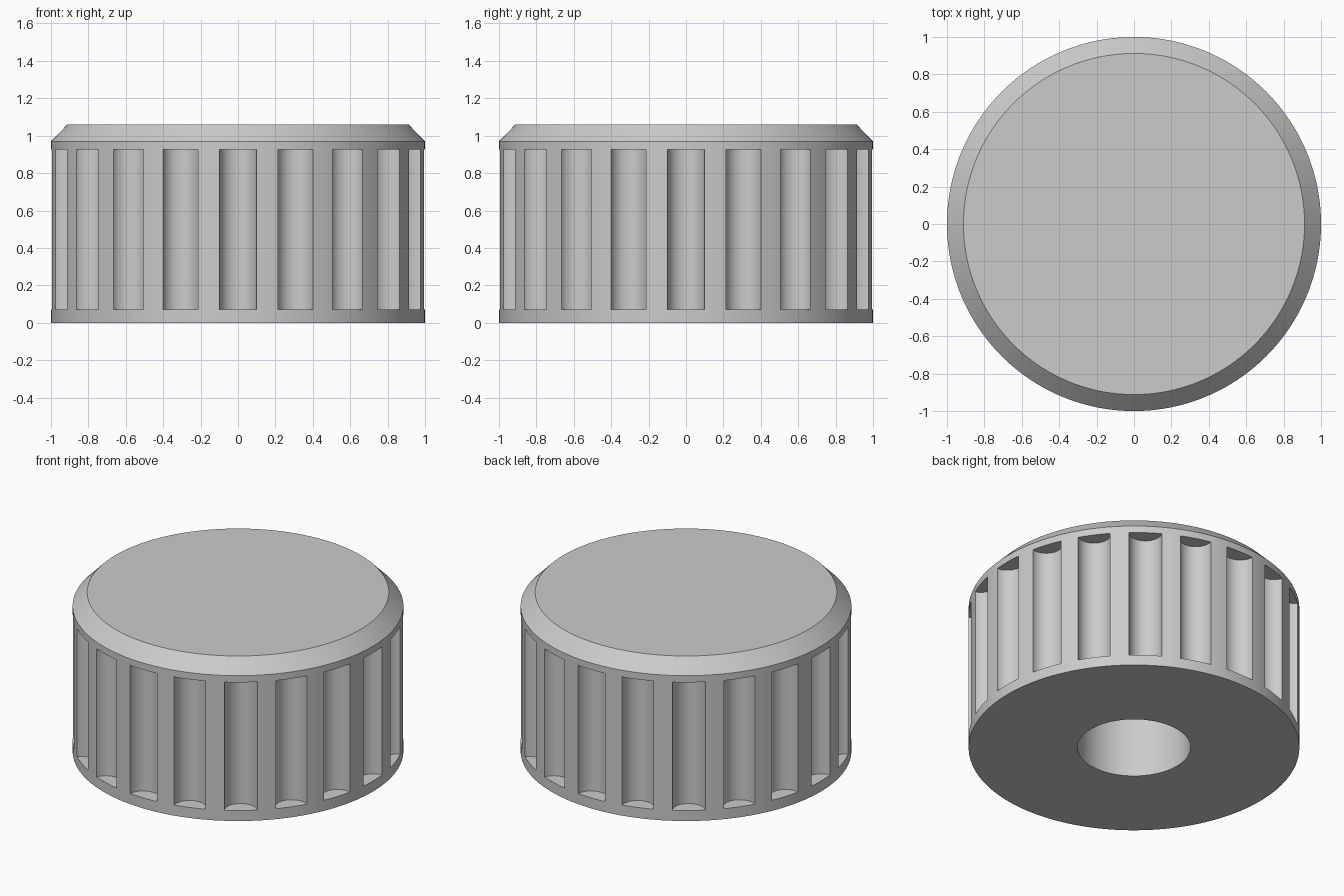
import bpy, bmesh
from math import pi, cos, sin
from mathutils import Matrix, Vector

cube = bpy.data.objects.get("Cube")
if cube:
    bpy.data.objects.remove(cube, do_unlink=True)

FLUTES = 20
FLUTE_RADIUS = 0.1
FLUTE_LOW, FLUTE_HIGH = 0.07, 0.925

grey = bpy.data.materials.new("plain grey")
grey.use_nodes = True
colour = (0.6, 0.6, 0.6, 1)
grey.diffuse_color = colour
grey.node_tree.nodes["Principled BSDF"].inputs["Base Color"].default_value = colour


def make_object(name, bm):
    bmesh.ops.recalc_face_normals(bm, faces=bm.faces)
    mesh = bpy.data.meshes.new(name)
    bm.to_mesh(mesh)
    bm.free()
    mesh.materials.append(grey)
    obj = bpy.data.objects.new(name, mesh)
    bpy.context.collection.objects.link(obj)
    return obj


# Knob body: turned profile with shaft hole below and chamfered rim above
profile = [(0, 0.75), (0.342, 0.75), (0.342, 0), (1, 0),
           (1, 0.97), (0.912, 1.06), (0, 1.06)]
bm = bmesh.new()
verts = [bm.verts.new((r, 0, z)) for r, z in profile]
edges = [bm.edges.new(pair) for pair in zip(verts, verts[1:])]
bmesh.ops.spin(bm, geom=verts + edges, cent=(0, 0, 0), axis=(0, 0, 1),
               angle=2 * pi, steps=160, use_merge=True)
bmesh.ops.remove_doubles(bm, verts=bm.verts, dist=0.0001)
knob = make_object("fluted_knob", bm)

# Grip flutes: a ring of upright cylinders cut out of the side
bm = bmesh.new()
for i in range(FLUTES):
    a = 2 * pi * i / FLUTES
    place = Matrix.Translation(Vector((cos(a), sin(a), (FLUTE_LOW + FLUTE_HIGH) / 2)))
    bmesh.ops.create_cone(bm, cap_ends=True, segments=40,
                          radius1=FLUTE_RADIUS, radius2=FLUTE_RADIUS,
                          depth=FLUTE_HIGH - FLUTE_LOW,
                          matrix=place @ Matrix.Rotation(a, 4, "Z"))
cutter = make_object("flute_cutter", bm)
cutter.hide_render = True

cut = knob.modifiers.new("flutes", "BOOLEAN")
cut.operation = "DIFFERENCE"
cut.solver = "EXACT"
cut.object = cutter

bpy.ops.object.select_all(action="DESELECT")
knob.select_set(True)
bpy.context.view_layer.objects.active = knob
bpy.ops.object.modifier_apply(modifier=cut.name)
bpy.data.objects.remove(cutter, do_unlink=True)
bpy.ops.object.shade_smooth_by_angle(angle=pi / 6)
